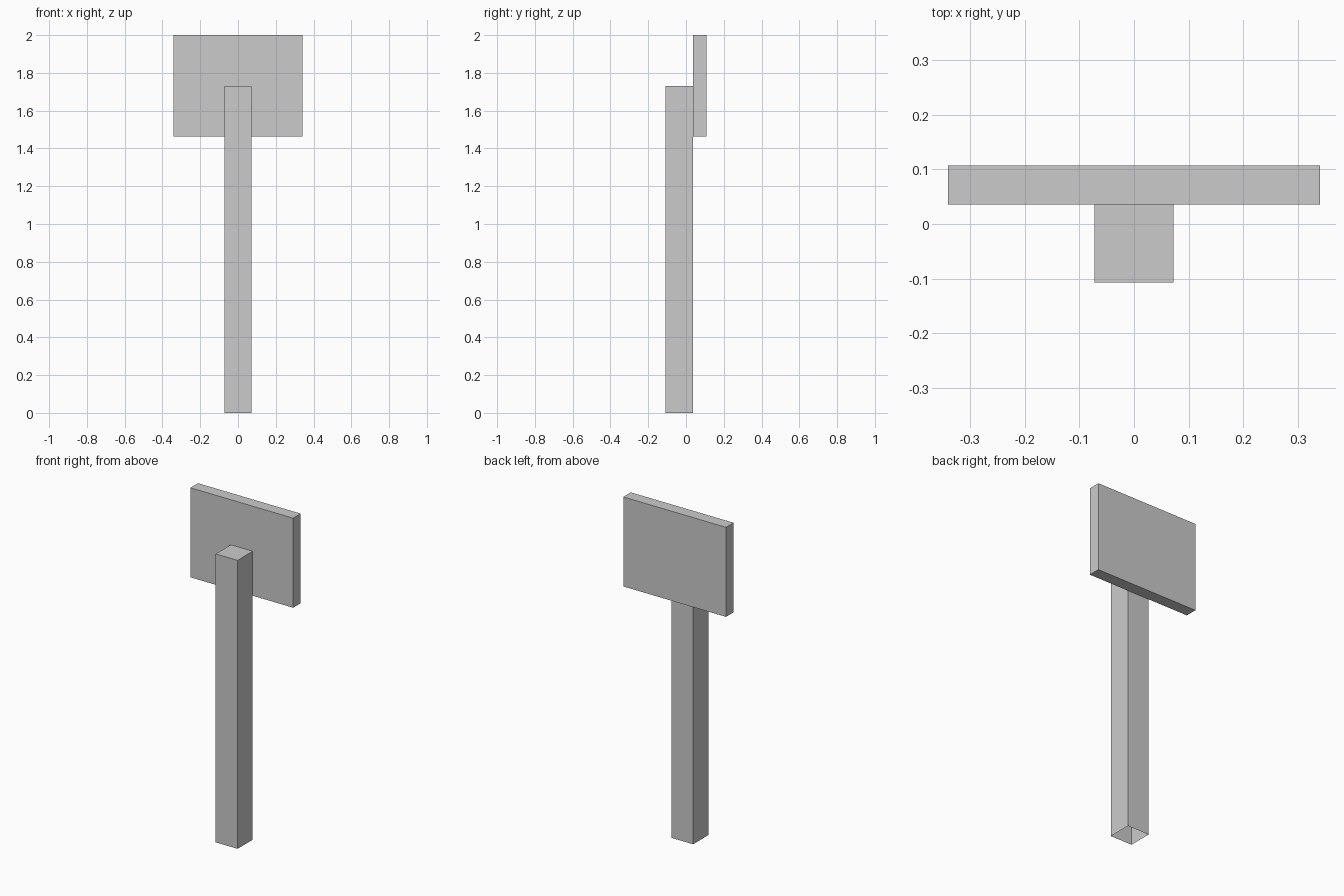
import bpy, bmesh

if "Cube" in bpy.data.objects:
    bpy.data.objects.remove(bpy.data.objects["Cube"])


def box(name, lo, hi, open_bottom=False):
    """Axis-aligned box between two corners, optionally without its underside."""
    bm = bmesh.new()
    bmesh.ops.create_cube(bm, size=1.0)
    for v in bm.verts:
        v.co = [lo[i] if v.co[i] < 0 else hi[i] for i in range(3)]
    bm.normal_update()
    if open_bottom:
        under = [f for f in bm.faces if f.normal.z < -0.5]
        bmesh.ops.delete(bm, geom=under, context='FACES_ONLY')
    mesh = bpy.data.meshes.new(name)
    bm.to_mesh(mesh)
    bm.free()
    obj = bpy.data.objects.new(name, mesh)
    bpy.context.collection.objects.link(obj)
    return obj


# Square post, open where it meets the ground
box("post", (-0.0725, -0.1075, 0.0), (0.0725, 0.036, 1.73), open_bottom=True)

# Sign board fixed to the back of the post
box("sign_board", (-0.341, 0.036, 1.463), (0.341, 0.1075, 2.0))
